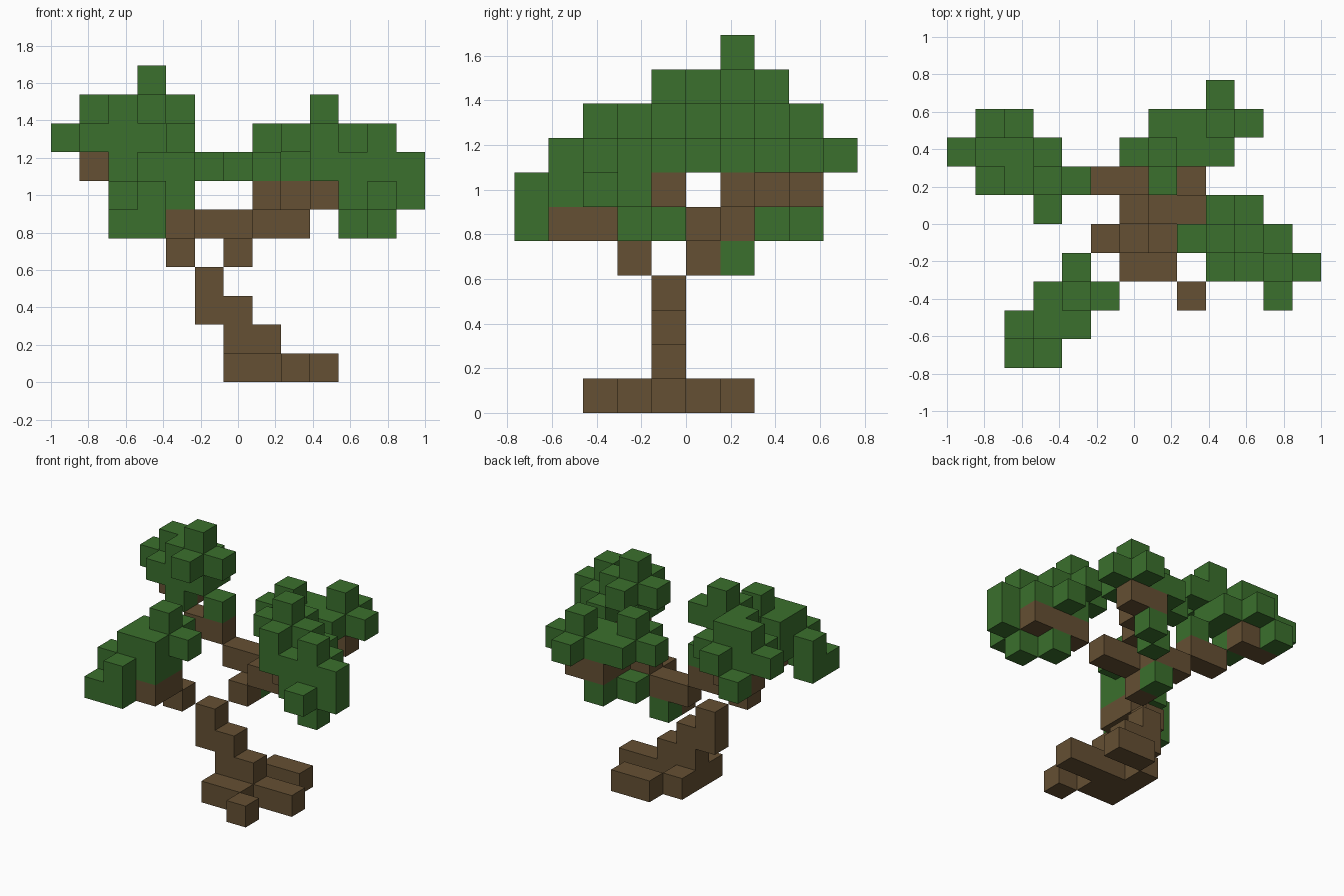
import bpy
import bmesh
from mathutils import Vector

cube = bpy.data.objects.get("Cube")
if cube:
    bpy.data.objects.remove(cube)

CELL = 2 / 13
ORIGIN = Vector((-6.5, -5, 0))
MOVES = {
    "l": Vector((-1, 0, 0)), "r": Vector((1, 0, 0)),
    "f": Vector((0, -1, 0)), "b": Vector((0, 1, 0)),
    "d": Vector((0, 0, -1)), "u": Vector((0, 0, 1)),
}


def make_material(name, colour):
    mat = bpy.data.materials.new(name)
    mat.use_nodes = True
    mat.diffuse_color = colour
    bsdf = mat.node_tree.nodes["Principled BSDF"]
    bsdf.inputs["Base Color"].default_value = colour
    bsdf.inputs["Roughness"].default_value = 0.9
    return mat


def walk(start, steps):
    """Cells visited from start; each word is one combined move."""
    pos = Vector(start)
    cells = [tuple(pos)]
    for word in steps.split():
        for letter in word:
            pos = pos + MOVES[letter]
        cells.append(tuple(pos))
    return cells


def block_part(name, mat, start, steps):
    """Blocky shell around all visited cells, without inner faces."""
    cells = set(walk(start, steps))
    bm = bmesh.new()
    for cell in sorted(cells):
        centre = Vector(cell) + Vector((0.5, 0.5, 0.5))
        for n in MOVES.values():
            if tuple(Vector(cell) + n) in cells:
                continue
            side = Vector((n.y, n.z, n.x))
            other = n.cross(side)
            mid = centre + n / 2
            corners = [mid + (a * side + b * other) / 2
                       for a, b in ((-1, -1), (1, -1), (1, 1), (-1, 1))]
            bm.faces.new([bm.verts.new((c + ORIGIN) * CELL) for c in corners])
    bmesh.ops.remove_doubles(bm, verts=bm.verts, dist=CELL / 100)
    mesh = bpy.data.meshes.new(name)
    bm.to_mesh(mesh)
    bm.free()
    mesh.materials.append(mat)
    obj = bpy.data.objects.new(name, mesh)
    bpy.context.collection.objects.link(obj)
    return obj


bark = make_material("bark_brown", (0.130, 0.080, 0.033, 1))
leaf = make_material("leaf_green", (0.043, 0.162, 0.026, 1))

# Roots and leaning trunk
block_part("front_roots", bark, (9, 4, 0), "l l l f r rf")
block_part("back_roots", bark, (6, 5, 0), "rb r")
block_part("trunk", bark, (7, 4, 1), "l u l u")

# Branches
block_part("front_right_branch", bark, (4, 3, 4), "uf f")
block_part("left_branch", bark, (6, 5, 4), "ur r rfu r r")
block_part("back_right_branch", bark, (6, 6, 5), "l lu l lub l")
block_part("back_left_branch", bark, (7, 6, 6), "rb b r")

# Leaf clumps
block_part("front_right_leaves", leaf, (2, 1, 6),
           "d f r u b u b d r f u b u db fr")
block_part("left_leaves", leaf, (10, 4, 5),
           "fu u l u b u dl rb df r u db rf f u dr d l f bd")
block_part("back_right_leaves", leaf, (4, 6, 7),
           "ll u u b d b ld fu u dl rf rr b fu u df rb")
block_part("back_left_leaves", leaf, (6, 7, 7),
           "rf b u db r f r b u db rf")
block_part("hanging_leaves", leaf, (8, 8, 5), "lf lfd")
